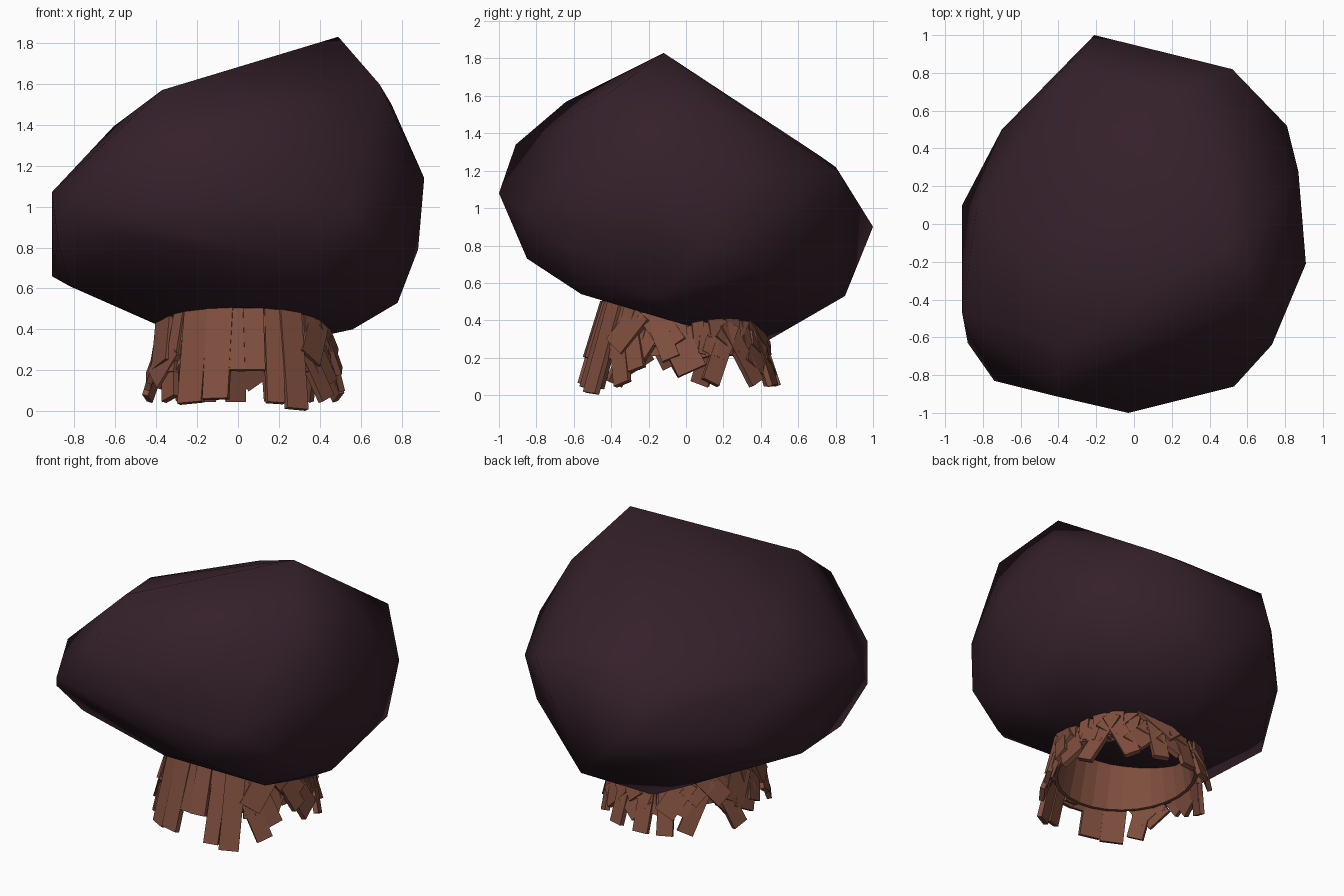
import bpy, bmesh, math, random
from mathutils import Vector, Matrix

if "Cube" in bpy.data.objects:
    bpy.data.objects.remove(bpy.data.objects["Cube"])

random.seed(11)


def material(name, rgb):
    m = bpy.data.materials.new(name)
    m.diffuse_color = (*rgb, 1)
    m.use_nodes = True
    m.node_tree.nodes["Principled BSDF"].inputs["Base Color"].default_value = m.diffuse_color
    return m


def finish(bm, name, mat):
    bmesh.ops.recalc_face_normals(bm, faces=bm.faces)
    me = bpy.data.meshes.new(name)
    bm.to_mesh(me)
    bm.free()
    me.materials.append(mat)
    ob = bpy.data.objects.new(name, me)
    bpy.context.collection.objects.link(ob)
    return ob


plum = material("dark plum", (0.035, 0.0145, 0.0235))
bark = material("bark brown", (0.212, 0.077, 0.048))

# Lumpy canopy: smooth-shaded hull around a few corner points
corners = [
    (.49, -.12, 1.83), (.69, -.43, 1.6), (.75, .12, 1.5), (-.13, .4, 1.46),
    (-.37, -.64, 1.57), (-.61, -.04, 1.39), (-.42, -.91, 1.34), (.21, .7, 1.29),
    (-.32, .8, 1.22), (-.5, .68, 1.08), (-.83, .1, 1.12),
    (-.03, -1, 1.08), (-.21, 1, .9), (.91, -.21, 1.14), (.52, .82, 1.19),
    (.81, .52, 1.01), (.87, .28, 1.19), (.73, -.64, 1.12), (.72, -.64, .8),
    (.53, -.86, .98), (-.74, -.83, 1.0), (-.88, -.63, .83), (-.91, -.47, 1.07),
    (-.91, .1, .66), (-.82, -.44, .61), (-.7, .5, .83), (.88, .11, .79),
    (.78, -.14, .53), (.8, .41, .68), (.56, -.09, .4), (.59, -.56, .54),
    (-.14, -.56, .54), (-.4, -.1, .43), (-.05, .4, .27), (.17, .85, .53),
    (.3, -.85, .73), (-.5, -.75, .82), (-.58, .55, .65)]
bm = bmesh.new()
for c in corners:
    bm.verts.new(c)
bmesh.ops.convex_hull(bm, input=bm.verts)
loose = [v for v in bm.verts if not v.link_faces]
bmesh.ops.delete(bm, geom=loose, context='VERTS')
for f in bm.faces:
    f.smooth = True
finish(bm, "canopy", plum)


# Trunk outline: horizontal radius flares towards the ground
CX, CY = 0.03, -0.04


def trunk_point(a, z, out=0.0):
    flare = 0.5 - z
    rx = 0.385 + 0.17 * flare + out
    ry = 0.385 + 0.28 * flare + out
    return Vector((CX + rx * math.cos(a), CY + ry * math.sin(a), z))


# Inner ring of bark, open at top and bottom
bm = bmesh.new()
N = 28
rings = [[bm.verts.new(trunk_point(2 * math.pi * i / N, z, o)) for i in range(N)]
         for z, o in ((.21, -.02), (.35, -.01), (.5, -.01), (.5, -.03), (.21, -.04))]
for k in range(5):
    a, b = rings[k], rings[(k + 1) % 5]
    for i in range(N):
        j = (i + 1) % N
        bm.faces.new((a[i], a[j], b[j], b[i]))
finish(bm, "trunk_core", bark)


# Overlapping bark planks; lift tips the lower end outwards
def add_plank(bm, a, z0, z1, width, roll, out, lift=0.0, thick=0.03):
    top, bottom = trunk_point(a, z1, out), trunk_point(a, z0, out + lift)
    up = (top - bottom).normalized()
    radial = Vector((math.cos(a), math.sin(a), 0))
    side = up.cross(radial).normalized()
    normal = side.cross(up).normalized()
    spin = Matrix.Rotation(roll, 3, normal)
    up, side = spin @ up, spin @ side
    m = Matrix((side, normal, up)).transposed().to_4x4()
    m.translation = (top + bottom) / 2
    size = Matrix.Diagonal((width, thick, (top - bottom).length, 1))
    made = bmesh.ops.create_cube(bm, size=1, matrix=m @ size)["verts"]
    for v in made:
        v.co.z = max(v.co.z, 0.0)


bm = bmesh.new()
# long front planks: (x, bottom height, width)
for x, z0, w in ((-.32, .19, .07), (-.22, .04, .14), (-.1, .06, .13), (-.01, .2, .1),
                 (.08, .2, .1), (.18, .04, .09), (.27, .01, .12), (.35, .19, .08)):
    a = -math.acos((x - CX) / 0.45)
    add_plank(bm, a, z0, .5, w, random.uniform(-.04, .04), random.uniform(0, .02), .01)
# short tumbled planks around the sides and the back
for i in range(32):
    a = math.radians(-40 + 260 * (i + random.uniform(-.3, .3)) / 31)
    z0 = random.uniform(.12, .24)
    add_plank(bm, a, z0, z0 + random.uniform(.16, .26), random.uniform(.09, .17),
              random.choice((-1, 1)) * random.uniform(.2, .8),
              random.uniform(-.02, .01), .02)
# narrow upper strips that cover the core
for i in range(26):
    a = 2 * math.pi * i / 26
    add_plank(bm, a, random.uniform(.2, .27), random.uniform(.46, .5),
              random.uniform(.05, .1), random.uniform(-.15, .15), random.uniform(-.01, .01))
# feet that reach towards the ground
for deg, roll in ((-42, .4), (28, -.5), (45, .35), (72, 0), (95, 0), (112, .05),
                  (135, -.4), (160, .4), (215, .3)):
    add_plank(bm, math.radians(deg), .05, .4, .1, roll, 0, .02)
finish(bm, "bark_planks", bark)
